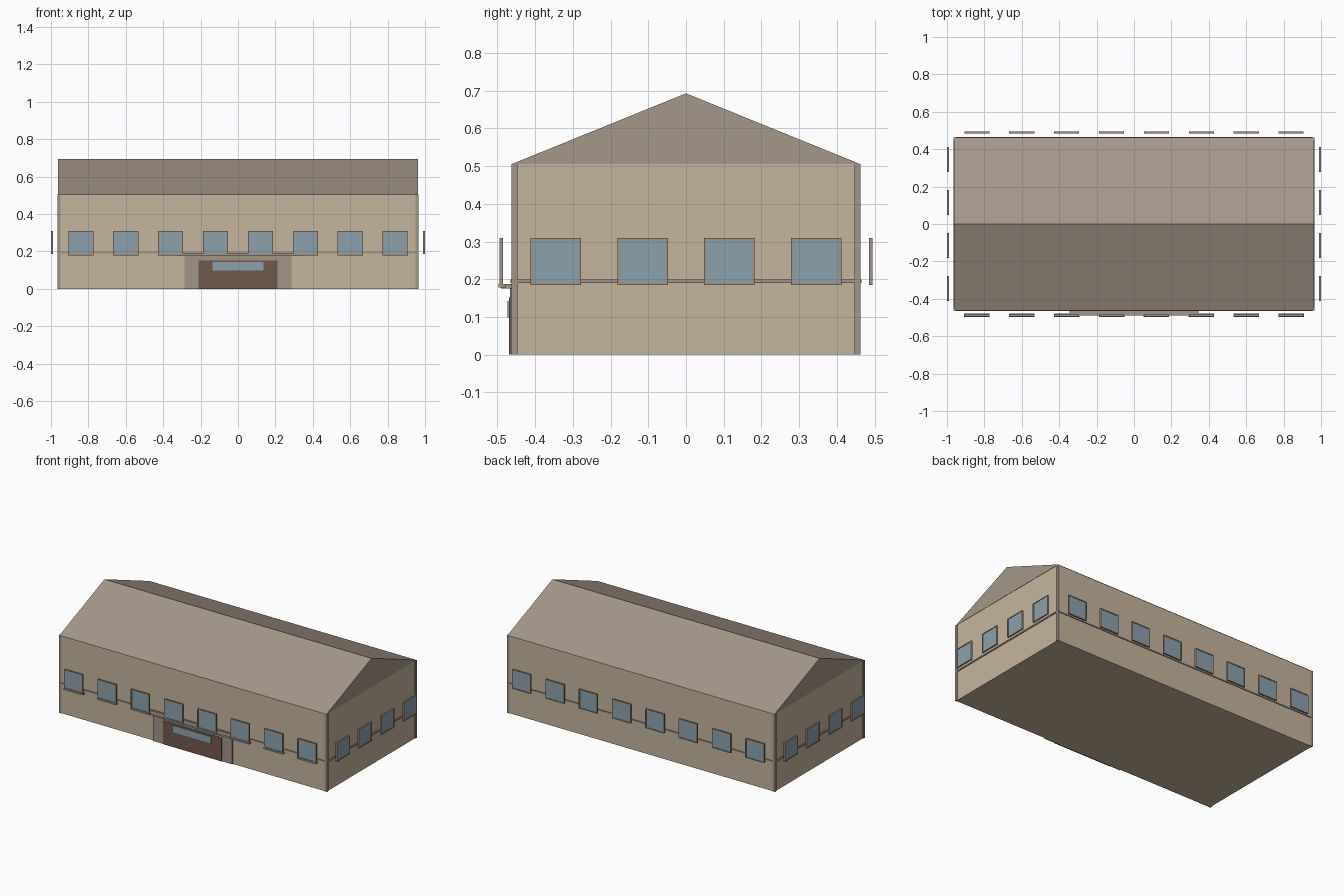
import bpy, bmesh
from mathutils import Matrix
from math import pi

if "Cube" in bpy.data.objects:
    bpy.data.objects.remove(bpy.data.objects["Cube"])


def material(name, rgb):
    m = bpy.data.materials.new(name)
    m.diffuse_color = (*rgb, 1)
    m.use_nodes = True
    m.node_tree.nodes["Principled BSDF"].inputs["Base Color"].default_value = m.diffuse_color
    return m


WALL = material("wall_tan", (0.56, 0.46, 0.34))
ROOF = material("roof_brown", (0.37, 0.31, 0.25))
TRIM = material("trim", (0.36, 0.30, 0.24))
GLASS = material("glass", (0.26, 0.36, 0.42))
DOOR = material("door_brown", (0.16, 0.10, 0.07))


def finish(name, bm, mat):
    bmesh.ops.recalc_face_normals(bm, faces=bm.faces)
    me = bpy.data.meshes.new(name)
    bm.to_mesh(me)
    bm.free()
    me.materials.append(mat)
    ob = bpy.data.objects.new(name, me)
    bpy.context.collection.objects.link(ob)
    return ob


def box(name, x, y, z, mat, turn=None):
    bm = bmesh.new()
    bmesh.ops.create_cube(bm, size=1)
    for v in bm.verts:
        v.co = [a + (b - a) * (c + 0.5) for (a, b), c in zip((x, y, z), v.co)]
    if turn is not None:
        bm.transform(turn)
    return finish(name, bm, mat)


# Main block
box("walls", (-0.96, 0.96), (-0.46, 0.46), (0, 0.505), WALL)

# Gabled roof prism
bm = bmesh.new()
ends = [[bm.verts.new((x, y, z)) for y, z in ((-0.463, 0.505), (0.463, 0.505), (0, 0.693))]
        for x in (-0.962, 0.962)]
for e in ends:
    bm.faces.new(e)
for i in range(3):
    j = (i + 1) % 3
    bm.faces.new((ends[0][i], ends[0][j], ends[1][j], ends[1][i]))
finish("roof", bm, ROOF)

# Corner posts
for sx in (-1, 1):
    for sy in (-1, 1):
        box("corner_post", (sx * 0.957 - 0.008, sx * 0.957 + 0.008),
            (sy * 0.455 - 0.008, sy * 0.455 + 0.008), (0, 0.505), TRIM)

# String course around the walls
for s in (-1, 1):
    box("string_course_long", (-0.955, 0.955), (s * 0.461 - 0.004, s * 0.461 + 0.004), (0.19, 0.199), TRIM)
    box("string_course_end", (s * 0.961 - 0.004, s * 0.961 + 0.004), (-0.455, 0.455), (0.19, 0.199), TRIM)


def window(cx, out, turn):
    # Modelled facing -y with its outer face at y = -out, then turned into place
    x0, x1, z0, z1, b = cx - 0.067, cx + 0.067, 0.185, 0.31, 0.007
    y = (-out, -out + 0.010)
    box("window_glass", (x0 + b, x1 - b), (-out + 0.002, -out + 0.007), (z0 + b, z1 - b), GLASS, turn)
    for a in (x0, x1 - b):
        box("window_jamb", (a, a + b), y, (z0, z1), TRIM, turn)
    for a in (z0, z1 - b):
        box("window_rail", (x0 + b, x1 - b), y, (a, a + b), TRIM, turn)


# Windows stand just proud of the four walls
for k in range(4):
    long_side = k % 2 == 0
    n, step, out = (8, 0.24, 0.495) if long_side else (4, 0.23, 1.0)
    for i in range(n):
        window((i - (n - 1) / 2) * step, out, Matrix.Rotation(k * pi / 2, 4, 'Z'))

# Front window sills
for i in range(8):
    cx = (i - 3.5) * 0.24
    box("window_sill", (cx - 0.068, cx + 0.068), (-0.497, -0.478), (0.178, 0.188), TRIM)

# Entrance
box("door_surround", (-0.285, 0.285), (-0.467, -0.455), (0, 0.178), TRIM)
box("door", (-0.21, 0.21), (-0.470, -0.46), (0, 0.152), DOOR)
box("door_glass", (-0.137, 0.137), (-0.473, -0.465), (0.098, 0.142), GLASS)
box("canopy", (-0.345, 0.345), (-0.49, -0.455), (0.175, 0.188), TRIM)
